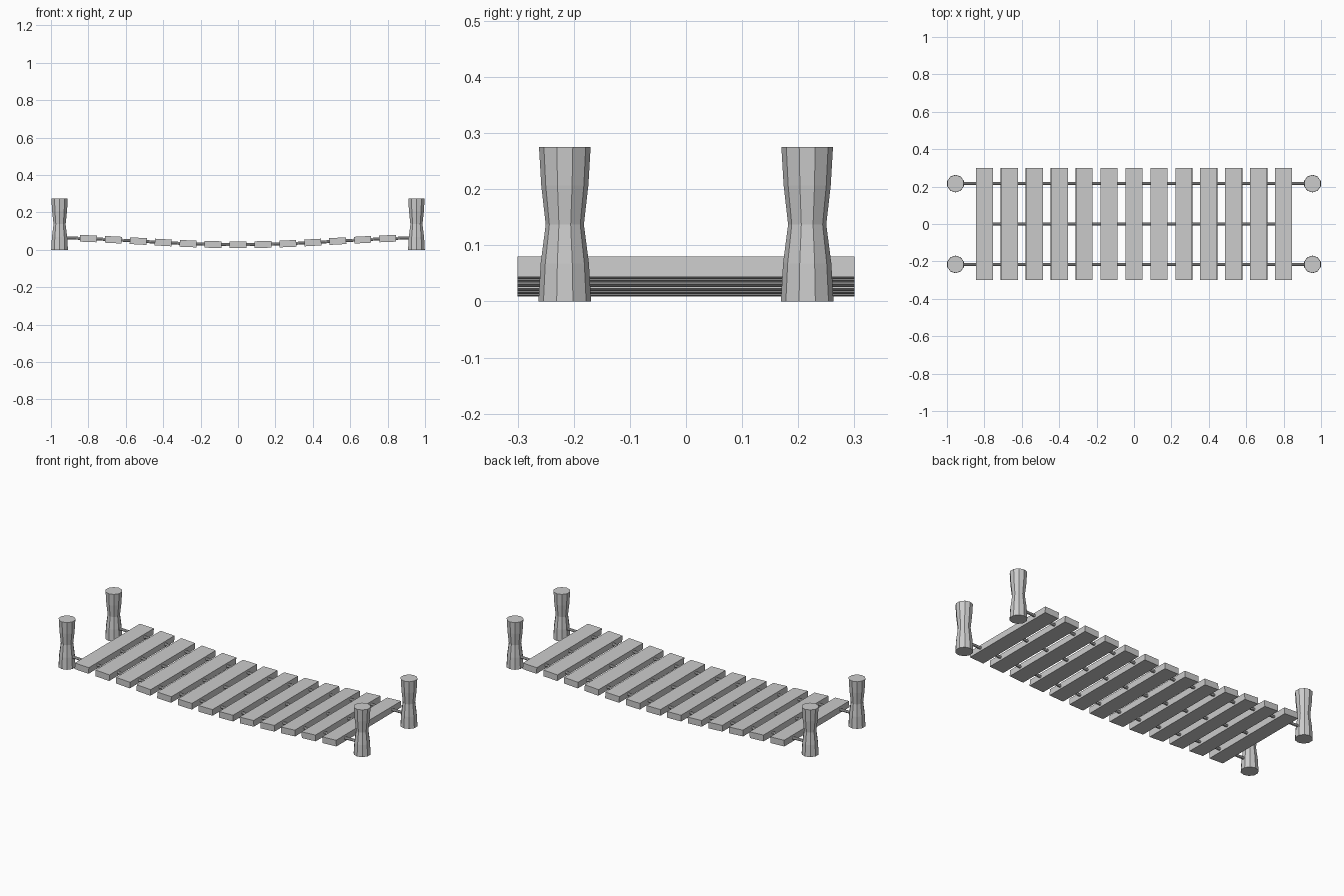
import bpy, bmesh, math
from mathutils import Matrix

if "Cube" in bpy.data.objects:
    bpy.data.objects.remove(bpy.data.objects["Cube"])

PLANKS = 13
SPAN = 0.80      # x of the outermost plank centres
ROPE_Y = 0.216
POST_X = 0.954


def sag(x):
    """Height of the sagging deck centre line."""
    return 0.027 + 0.019 * (1 - math.cos(math.pi * x / 1.05))


def slope(x):
    return 0.019 * math.pi / 1.05 * math.sin(math.pi * x / 1.05)


def finish(bm, name):
    bmesh.ops.recalc_face_normals(bm, faces=bm.faces)
    mesh = bpy.data.meshes.new(name)
    bm.to_mesh(mesh)
    bm.free()
    ob = bpy.data.objects.new(name, mesh)
    bpy.context.collection.objects.link(ob)
    return ob


def loft(name, rings):
    """Skin equal-sized rings of points and cap both ends."""
    bm = bmesh.new()
    loops = [[bm.verts.new(p) for p in ring] for ring in rings]
    n = len(loops[0])
    for a, b in zip(loops, loops[1:]):
        for i in range(n):
            j = (i + 1) % n
            bm.faces.new((a[i], a[j], b[j], b[i]))
    bm.faces.new(loops[0])
    bm.faces.new(loops[-1])
    return finish(bm, name)


# Planks, each tilted to follow the sag
plank_xs = [-SPAN + 2 * SPAN * i / (PLANKS - 1) for i in range(PLANKS)]
for i, x in enumerate(plank_xs):
    bm = bmesh.new()
    mat = (Matrix.Translation((x, 0, sag(x)))
           @ Matrix.Rotation(-math.atan(slope(x)), 4, 'Y')
           @ Matrix.Diagonal((0.09, 0.6, 0.036, 1)))
    bmesh.ops.create_cube(bm, size=1, matrix=mat)
    finish(bm, f"plank_{i + 1}")


# Ropes threaded through the planks
def rope(name, y, end, r=0.008, sides=8, steps=28):
    rings = []
    for k in range(steps + 1):
        x = -end + 2 * end * k / steps
        rings.append([(x, y + r * math.cos(t), sag(x) + r * math.sin(t))
                      for t in (2 * math.pi * s / sides for s in range(sides))])
    loft(name, rings)


rope("front_rope", -ROPE_Y, POST_X)
rope("middle_rope", 0, SPAN)
rope("back_rope", ROPE_Y, POST_X)

# Waisted ten-sided posts: (height, radius)
PROFILE = [(0, 0.047), (0.068, 0.043), (0.137, 0.034), (0.207, 0.042), (0.275, 0.046)]
for sx, xn in ((-1, "left"), (1, "right")):
    for sy, yn in ((-1, "front"), (1, "back")):
        rings = [[(sx * POST_X + r * math.cos(t), sy * ROPE_Y + r * math.sin(t), z)
                  for t in (math.radians(18 + 36 * s) for s in range(10))]
                 for z, r in PROFILE]
        loft(f"{yn}_{xn}_post", rings)
